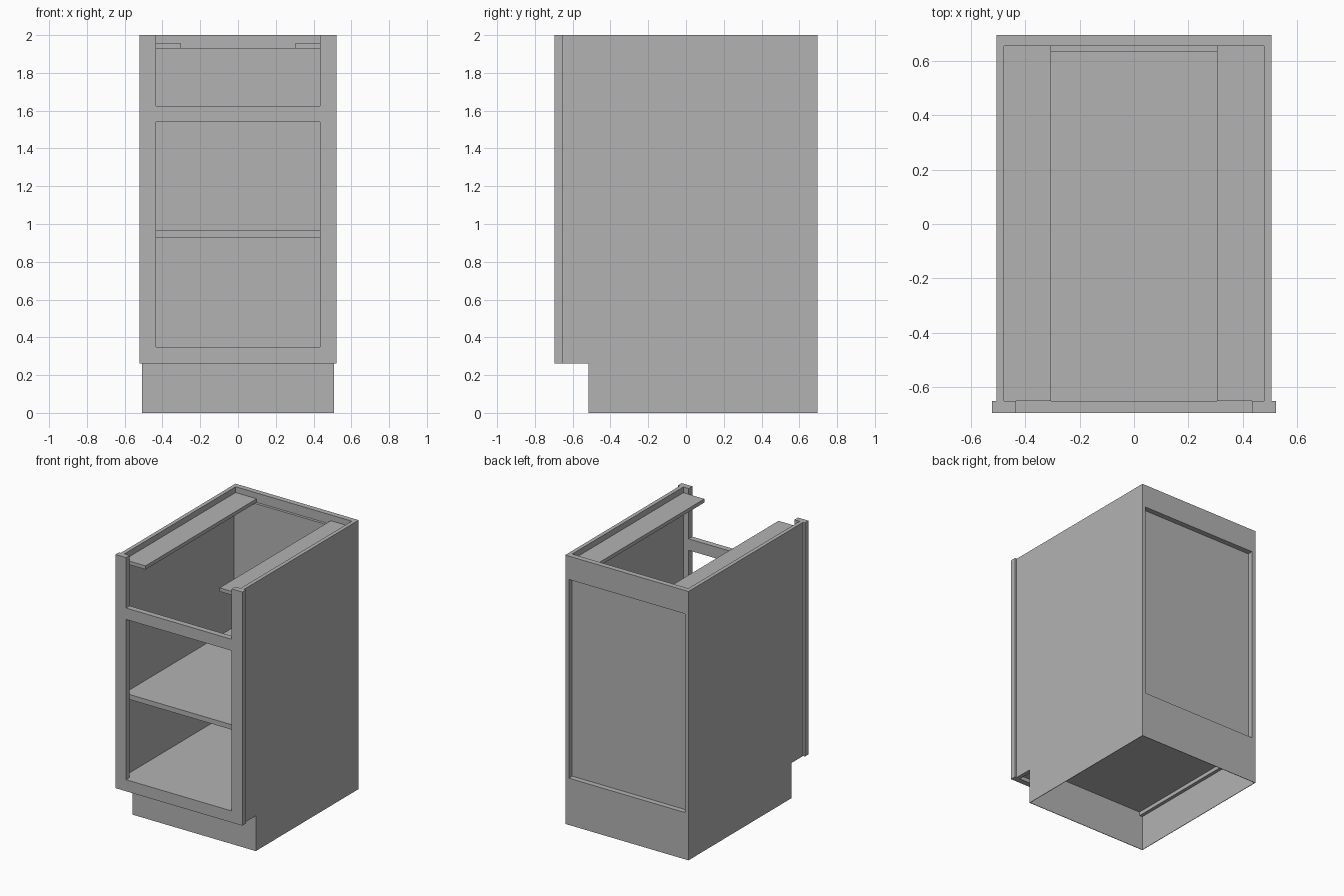
import bpy
import bmesh

default = bpy.data.objects.get("Cube")
if default:
    bpy.data.objects.remove(default, do_unlink=True)

# Single flat grey
grey = bpy.data.materials.new("plain_grey")
grey.use_nodes = True
colour = (0.45, 0.45, 0.45, 1)
grey.diffuse_color = colour
grey.node_tree.nodes["Principled BSDF"].inputs["Base Color"].default_value = colour

# Main dimensions
HEIGHT = 2.0
FRONT, BACK = -0.695, 0.695
FRAME_BACK = FRONT + 0.043       # rear of the face frame
RAIL_FRONT = BACK - 0.04         # front of the back rails
PANEL_FRONT = RAIL_FRONT - 0.02  # front of the back panel
FRAME_W, OPENING_W = 0.522, 0.435
OUTER, INNER = 0.507, 0.478      # side panel faces
TOE_Y, TOE_Z = -0.515, 0.262
FLOOR = 0.348                    # top of the bottom panel
SKIN = 0.004


def box(name, x, y, z):
    """Box spanning the given (min, max) ranges."""
    bm = bmesh.new()
    bmesh.ops.create_cube(bm, size=1)
    for v in bm.verts:
        v.co = [r[0] if c < 0 else r[1] for c, r in zip(v.co, (x, y, z))]
    mesh = bpy.data.meshes.new(name)
    bm.to_mesh(mesh)
    bm.free()
    mesh.materials.append(grey)
    obj = bpy.data.objects.new(name, mesh)
    bpy.context.collection.objects.link(obj)
    return obj


def pair(name, x, y, z):
    """Matching boxes on both sides."""
    box("left_" + name, x, y, z)
    box("right_" + name, (-x[1], -x[0]), y, z)


def across(name, half, y, z):
    box(name, (-half, half), y, z)


# Face frame, open at the top
pair("stile", (OPENING_W, FRAME_W), (FRONT, FRAME_BACK), (TOE_Z, HEIGHT))
across("bottom_rail", OPENING_W, (FRONT, FRAME_BACK), (TOE_Z, FLOOR))
across("middle_rail", OPENING_W, (FRONT, FRAME_BACK), (1.54, 1.625))

# Sides: thick above the toe space, thin skirt below
pair("side_panel", (INNER, OUTER), (FRAME_BACK, BACK), (TOE_Z, HEIGHT))
pair("side_skirt", (OUTER - SKIN, OUTER), (TOE_Y, BACK), (0, TOE_Z))

# Toe board and back skirt
across("toe_board", OUTER - SKIN, (TOE_Y, TOE_Y + SKIN), (0, TOE_Z))
across("toe_board_top", INNER, (TOE_Y, TOE_Y + SKIN), (TOE_Z, 0.29))
across("back_skirt", OUTER - SKIN, (BACK - SKIN, BACK), (0, TOE_Z))

# Bottom and shelf
across("bottom_panel", INNER, (FRAME_BACK, RAIL_FRONT), (0.29, FLOOR))
across("shelf", INNER, (FRAME_BACK, PANEL_FRONT), (0.928, 0.965))

# Back rails with the recessed panel between them
across("back_bottom_rail", INNER, (RAIL_FRONT, BACK), (TOE_Z, FLOOR))
across("back_top_rail", INNER, (RAIL_FRONT, BACK), (1.826, HEIGHT))
across("back_panel", INNER, (PANEL_FRONT, RAIL_FRONT), (FLOOR, 1.93))

# Flat strips along the top of each side
pair("top_strip", (0.305, INNER), (FRAME_BACK, RAIL_FRONT), (1.93, 1.957))
